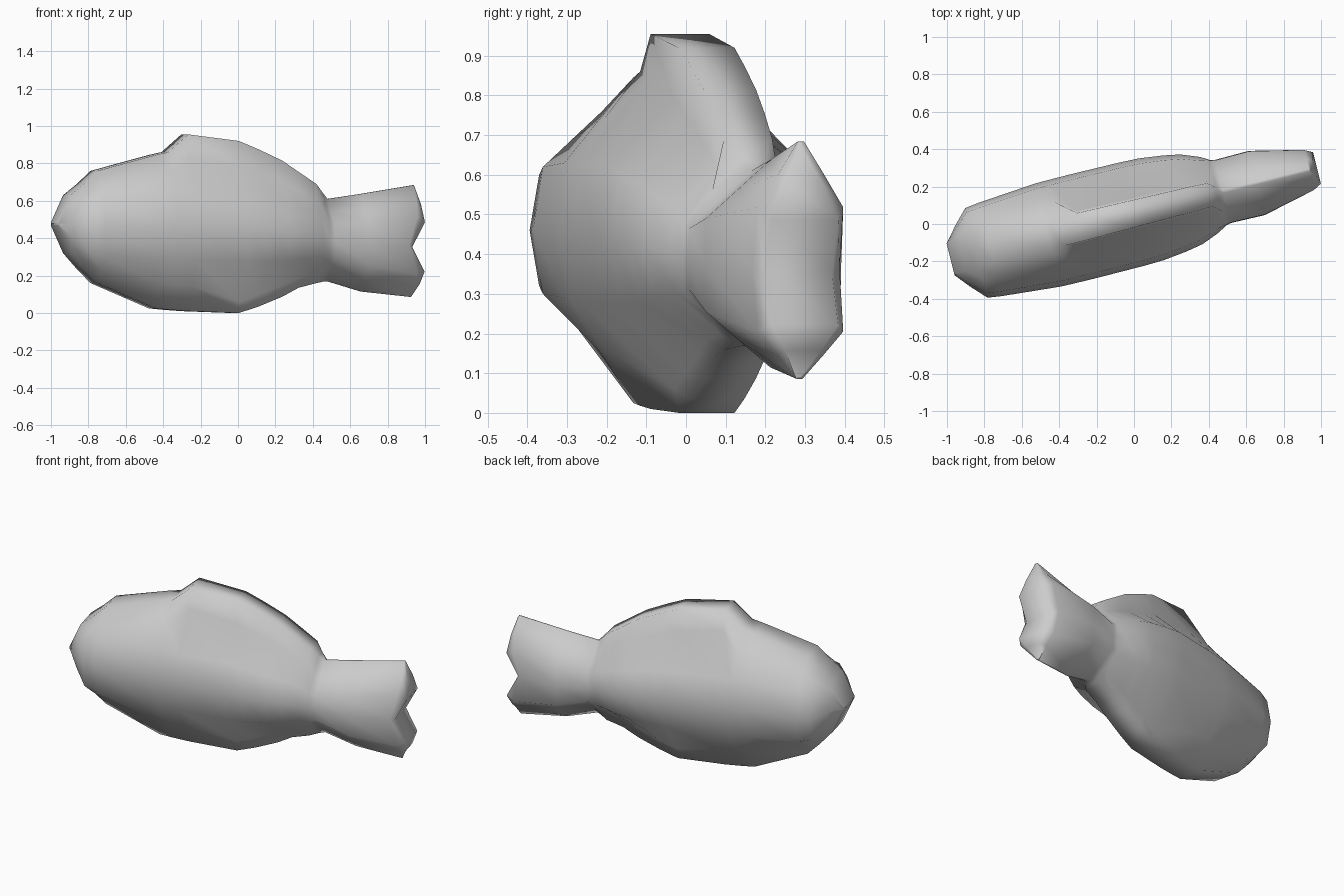
import bpy, bmesh, math
from mathutils import Matrix

# Stations along the fish: position, top z, bottom z, half width,
# half width of top/bottom flat, upper and lower shoulder z
STATIONS = [
    (-0.997, .482, .470, .088, .086, .479, .473),
    (-0.930, .630, .320, .168, .082, .560, .390),
    (-0.855, .690, .235, .247, .080, .600, .320),
    (-0.780, .760, .160, .257, .078, .620, .300),
    (-0.460, .845, .025, .284, .076, .630, .290),
    (-0.390, .860, .018, .285, .076, .630, .285),
    (-0.280, .955, .010, .286, .076, .630, .280),
    (0.000, .920, .000, .284, .072, .620, .275),
    (0.110, .875, .035, .280, .070, .600, .275),
    (0.240, .815, .087, .264, .068, .575, .280),
    (0.330, .755, .135, .247, .068, .550, .290),
    (0.430, .690, .160, .208, .063, .515, .300),
    (0.475, .640, .168, .181, .030, .480, .305),
    (0.505, .610, .170, .174, .010, .465, .310),
    (0.690, .637, .115, .177, .008, .490, .255),
    (0.975, .684, .086, .113, .008, .518, .205),
    (1.000, .678, .092, .088, .006, .485, .222),
]
# Stations where back and belly fins stand up: z of the fin roots
FIN_ROOTS = {-0.280: (.835, None), 0.000: (.790, .060), 0.110: (.750, .100),
             0.240: (.700, .150), 0.330: (.660, .185), 0.430: (.615, .200)}
# Tail-end shifts per half-ring point: they form the swallow notch
RIM = [.005, .007, .0, -.045, .0, .0, -.01]
LOBES = [-.016, .01, .022, -.048, .02, .004, -.045]


def half_ring(t, zt, zb, w, f, su, sl):
    s = w * (.90 if t < .45 else .985)
    roots = FIN_ROOTS.get(t, (None, None))

    def chamfer(z_end, z_sh, root):
        if root is not None:
            return (f + .012, root)
        return ((f + s) / 2, (z_end + z_sh) / 2)
    return [(f, zt), chamfer(zt, su, roots[0]), (s, su), (w, (su + sl) / 2),
            (s, sl), chamfer(zb, sl, roots[1]), (f, zb)]


bm = bmesh.new()
rings = []
for k, st in enumerate(STATIONS):
    pts = half_ring(*st)
    shift = {len(STATIONS) - 2: RIM, len(STATIONS) - 1: LOBES}.get(k, [0] * 7)
    right = [bm.verts.new((st[0] + d, -p[0], p[1])) for p, d in zip(pts, shift)]
    left = [bm.verts.new((st[0] + d, p[0], p[1])) for p, d in zip(pts, shift)]
    rings.append(right + left[::-1])

# Skin between stations
for a, b in zip(rings, rings[1:]):
    for i in range(14):
        j = (i + 1) % 14
        bm.faces.new((a[i], a[j], b[j], b[i]))

# Nose and notched tail caps
for r in (rings[0], rings[-1]):
    for i in range(6):
        bm.faces.new((r[i], r[i + 1], r[12 - i], r[13 - i]))

bmesh.ops.recalc_face_normals(bm, faces=bm.faces)
# Turn the fish to its slanted heading
bm.transform(Matrix.Rotation(math.radians(14), 4, 'Z') @ Matrix.Translation((0, .054, 0)))

mesh = bpy.data.meshes.new("fish_body")
bm.to_mesh(mesh)
bm.free()
fish = bpy.data.objects.new("fish_body", mesh)
bpy.context.collection.objects.link(fish)
for p in mesh.polygons:
    p.use_smooth = True
